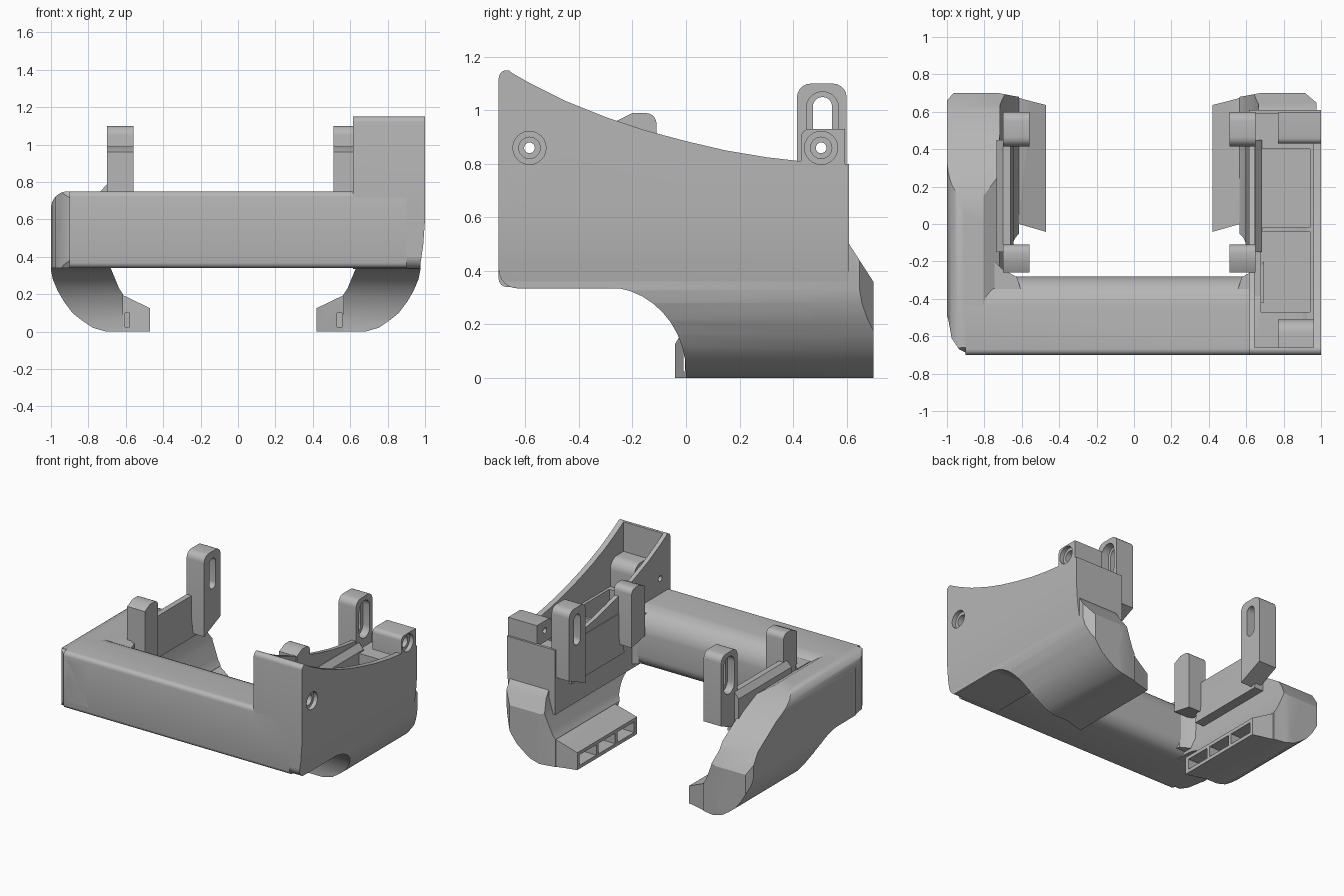
import bpy, bmesh, math
from mathutils import Vector

if "Cube" in bpy.data.objects:
    bpy.data.objects.remove(bpy.data.objects["Cube"])

grey = bpy.data.materials.new("light grey plastic")
grey.use_nodes = True
GREY = (0.47, 0.47, 0.47, 1)
grey.diffuse_color = GREY
grey.node_tree.nodes["Principled BSDF"].inputs["Base Color"].default_value = GREY


def prism(name, pts, axis, lo, hi):
    """Extrude a flat outline along an axis; outline uses the other two axes in order."""
    place = {"x": lambda a, b, t: (t, a, b),
             "y": lambda a, b, t: (a, t, b),
             "z": lambda a, b, t: (a, b, t)}[axis]
    bm = bmesh.new()
    face = bm.faces.new([bm.verts.new(place(a, b, lo)) for a, b in pts])
    ext = bmesh.ops.extrude_face_region(bm, geom=[face])
    verts = [v for v in ext["geom"] if isinstance(v, bmesh.types.BMVert)]
    bmesh.ops.translate(bm, verts=verts, vec=Vector(place(0, 0, hi - lo)))
    bmesh.ops.recalc_face_normals(bm, faces=bm.faces)
    mesh = bpy.data.meshes.new(name)
    bm.to_mesh(mesh)
    bm.free()
    mesh.materials.append(grey)
    ob = bpy.data.objects.new(name, mesh)
    bpy.context.collection.objects.link(ob)
    return ob


def box(name, x, y, z):
    return prism(name, [(x[0], y[0]), (x[1], y[0]), (x[1], y[1]), (x[0], y[1])], "z", *z)


def combine(ob, tool, op="DIFFERENCE"):
    """Apply a boolean and remove the tool."""
    mod = ob.modifiers.new("bool", "BOOLEAN")
    mod.operation, mod.object, mod.solver = op, tool, "EXACT"
    bpy.context.view_layer.update()
    deps = bpy.context.evaluated_depsgraph_get()
    mesh = bpy.data.meshes.new_from_object(ob.evaluated_get(deps))
    ob.modifiers.clear()
    ob.data = mesh
    bpy.data.objects.remove(tool)


def arc(cx, cy, r, a0, a1, n=8):
    return [(cx + r * math.cos(math.radians(a0 + (a1 - a0) * i / n)),
             cy + r * math.sin(math.radians(a0 + (a1 - a0) * i / n))) for i in range(n + 1)]


def capsule(y, r, z0, z1):
    return arc(y, z1 - r, r, 0, 180, 10) + arc(y, z0 + r, r, 180, 360, 10)


MID = -0.025  # the two arms mirror about this line
parts = []

# Front bar
bar = prism("front_bar",
            arc(-0.67, 0.37, 0.03, 180, 270, 4) + arc(-0.38, 0.44, 0.1, 270, 360)
            + [(-0.28, 0.6)] + arc(-0.44, 0.59, 0.16, 10, 90) + arc(-0.67, 0.72, 0.03, 90, 180, 4),
            "x", -0.9, 0.9)
parts.append(bar)

# Side outline shared by both arms: flat, then dropping into the nozzle
arm_side = ([(-0.7, 0.7), (-0.7, 0.4), (-0.66, 0.34), (-0.3, 0.34)]
            + [(-0.3 + 0.3 * math.sin(t * math.pi / 20), 0.02 + 0.32 * math.cos(t * math.pi / 20))
               for t in range(1, 11)]
            + [(0, 0), (0.7, 0), (0.7, 0.36), (0.61, 0.5), (0.4, 0.64), (0.15, 0.75), (-0.66, 0.75)])

arms = {}
for s, side in ((-1, "right"), (1, "left")):
    def X(pts):
        return [(MID + s * u, v) for u, v in pts]

    def span(a, b):
        return sorted((MID + s * a, MID + s * b))

    out = 0.025 if s > 0 else 0
    # Arm: front outline cut by the side outline and the plan outline
    outer = [(0.975, 0.33), (0.965, 0.28), (0.94, 0.22), (0.905, 0.16), (0.86, 0.1),
             (0.81, 0.06), (0.75, 0.02), (0.68, 0)]
    arm = prism(side + "_arm", X(
        [(u + out, z) for u, z in arc(0.885, 0.66, 0.09, 90, 0) + outer]
        + [(0.59, 0), (0.59, 0.2), (0.61, 0.23), (0.635, 0.29), (0.66, 0.35), (0.69, 0.45),
           (0.695, 0.7), (0.78, 0.75)]),
        "y", -0.7, 0.7)
    combine(arm, prism("cutter", arm_side, "x", -1.2, 1.2), "INTERSECT")
    combine(arm, prism("cutter", X([(1.01, -0.5), (0.97, -0.5), (0.95, -0.61), (0.91, -0.67), (0.85, -0.7),
                                    (0.5, -0.71), (0.5, 0.665), (0.62, 0.685), (0.7, 0.7), (0.94, 0.7),
                                    (0.975, 0.66), (1.01, 0.6)]) if s < 0 else
                       X([(1.01, -0.71), (0.5, -0.71), (0.5, 0.665), (0.62, 0.685), (0.7, 0.7),
                          (0.94, 0.7), (1.01, 0.64)]), "z", -0.1, 1), "INTERSECT")
    arms[side] = arm

    # Nozzle lip with three outlets
    lip = prism(side + "_nozzle", X([(0.445, 0), (0.445, 0.125), (0.6, 0.2), (0.64, 0.2), (0.64, 0)]),
                "y", -0.1, 0.75)
    combine(lip, prism("cutter", X([(0.4, -0.055), (0.4, 0.625), (0.52, 0.655), (0.65, 0.69),
                                    (0.65, 0.01), (0.59, 0)]), "z", -0.1, 1), "INTERSECT")
    for i in range(3):
        y = -0.01 + i * 0.215
        combine(lip, box("cutter", span(0.4, 0.58), (y, y + 0.19), (0.025, 0.1)))

    # Inner corner gusset
    gusset = prism(side + "_gusset", X([(0.72, -0.2), (0.68, -0.24), (0.6, -0.285), (0.56, -0.42),
                                        (0.72, -0.42)]), "z", 0.37, 0.72)

    # Clips: plain front post, slotted rear post, rail between them
    front_clip = prism(side + "_front_clip",
                       [(-0.26, 0.6), (-0.11, 0.57)] + arc(-0.15, 0.95, 0.04, 0, 90, 5)
                       + [(-0.2, 0.99), (-0.26, 0.96)], "x", *span(0.535, 0.675))
    rear_clip = prism(side + "_rear_clip",
                      [(0.415, 0.52), (0.6, 0.6)] + arc(0.55, 1.05, 0.05, 0, 90, 5)
                      + arc(0.465, 1.05, 0.05, 90, 180, 5), "x", *span(0.535, 0.675))
    combine(rear_clip, prism("cutter", capsule(0.51, 0.036, 0.83, 1.05), "x", *span(0.5, 0.7)))
    combine(rear_clip, prism("cutter", capsule(0.51, 0.06, 0.8, 1.07), "x", *span(0.62, 0.7)))
    rail = prism(side + "_rail", X([(0.71, 0.5), (0.62, 0.5), (0.635, 0.62), (0.635, 0.79), (0.675, 0.79),
                                    (0.71, 0.75)]), "y", -0.15, 0.45)
    parts += [arm, lip, gusset, front_clip, rear_clip, rail]

# Tall fan housing with a sweeping top edge
sweep = [(0.43, 0.81), (0.3, 0.825), (0.15, 0.85), (0, 0.885), (-0.15, 0.925), (-0.3, 0.975),
         (-0.45, 1.035), (-0.58, 1.1), (-0.65, 1.14)]
housing = prism("fan_housing",
                arc(-0.63, 0.405, 0.07, 180, 270) + [(0.61, 0.335), (0.61, 0.8), (0.43, 0.8)]
                + sweep + arc(-0.67, 1.12, 0.03, 70, 180, 6), "x", 0.615, 1)
combine(housing, prism("cutter", [(0.5, 0.3), (0.965, 0.3), (0.975, 0.36), (0.99, 0.46), (1, 0.6),
                                  (1.01, 0.7), (1.01, 1.3), (0.5, 1.3)], "y", -1, 1), "INTERSECT")
# Hollow it, with two air wells below
for target in (housing, arms["left"], bar):
    combine(target, box("cutter", (0.645, 0.96), (-0.66, 0.59), (0.74, 1.4)))
    for y in ((-0.47, -0.04), (-0.02, 0.4)):
        combine(target, box("cutter", (0.68, 0.94), y, (0.44, 1.0)))
parts.append(housing)

# Screw bosses and their stepped holes
rear_boss = prism("rear_boss", [(0.43, 0.78), (0.595, 0.78), (0.595, 0.93)]
                  + arc(0.46, 0.9, 0.03, 90, 180, 4), "x", 0.77, 1)
front_boss = prism("front_boss", [(-0.67, 0.73), (-0.51, 0.73)] + arc(-0.585, 0.86, 0.075, 0, 90)
                   + [(-0.67, 0.935)], "x", 0.77, 0.98)
parts += [rear_boss, front_boss]
for boss, y in ((rear_boss, 0.505), (front_boss, -0.585)):
    for r, depth in ((0.062, 0.03), (0.04, 0.1), (0.02, 0.5)):
        for target in (boss, housing):
            combine(target, prism("cutter", arc(y, 0.86, r, 0, 345, 23), "x", 1 - depth, 1.1))

# Smooth the curves, keep the edges crisp
bpy.ops.object.select_all(action="DESELECT")
for ob in parts:
    ob.select_set(True)
bpy.context.view_layer.objects.active = parts[0]
bpy.ops.object.shade_smooth_by_angle(angle=math.radians(30))
